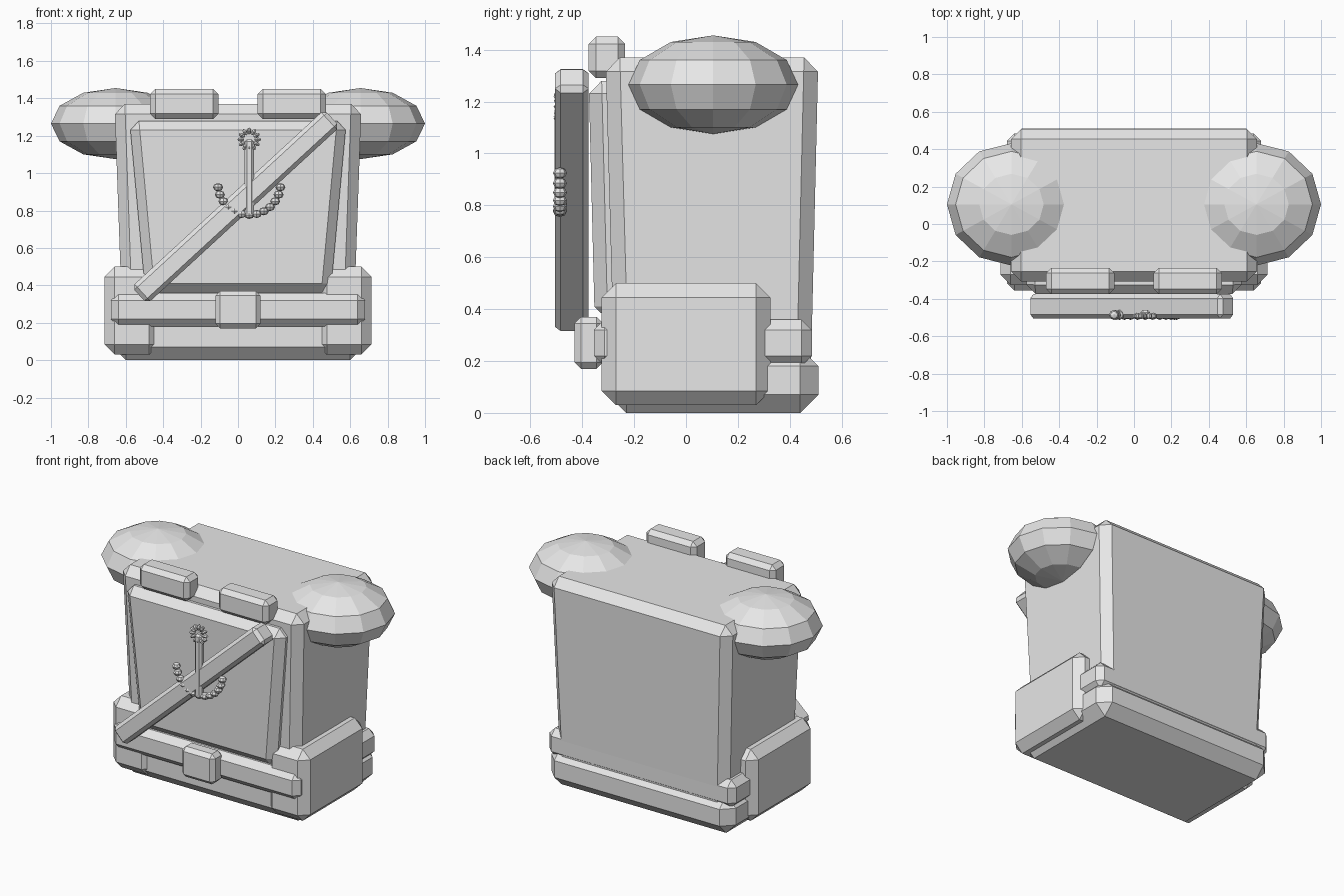
import bpy, bmesh, math
from mathutils import Matrix, Vector

if "Cube" in bpy.data.objects:
    bpy.data.objects.remove(bpy.data.objects["Cube"], do_unlink=True)

grey = bpy.data.materials.new("light_grey")
grey.use_nodes = True
grey.diffuse_color = (0.8, 0.8, 0.8, 1)
grey.node_tree.nodes["Principled BSDF"].inputs["Base Color"].default_value = (0.8, 0.8, 0.8, 1)


def finish(name, bm):
    bmesh.ops.recalc_face_normals(bm, faces=bm.faces)
    mesh = bpy.data.meshes.new(name)
    bm.to_mesh(mesh)
    bm.free()
    mesh.materials.append(grey)
    obj = bpy.data.objects.new(name, mesh)
    bpy.context.collection.objects.link(obj)
    return obj


def block(name, x, y, z, bevel, low_x=None, low_y=None, matrix=None):
    """Chamfered box from (min, max) ranges; low_x and low_y taper the bottom."""
    bm = bmesh.new()
    bmesh.ops.create_cube(bm, size=1)
    for v in bm.verts:
        top = v.co.z > 0
        rx = x if top or not low_x else low_x
        ry = y if top or not low_y else low_y
        v.co = Vector((rx[v.co.x > 0], ry[v.co.y > 0], z[top]))
    bmesh.ops.bevel(bm, geom=bm.edges[:], offset=bevel, segments=1,
                    affect='EDGES', clamp_overlap=True)
    if matrix:
        bm.transform(matrix)
    return finish(name, bm)


def add_ball(bm, centre, radii, segments, rings, turn=0):
    m = (Matrix.Translation(centre) @ Matrix.Rotation(turn, 4, 'Y')
         @ Matrix.Diagonal((*radii, 1)))
    bmesh.ops.create_uvsphere(bm, u_segments=segments, v_segments=rings, radius=1, matrix=m)


# Main pack, base and belt
block("body", (-0.66, 0.66), (-0.31, 0.51), (0.1, 1.37), 0.055,
      low_x=(-0.615, 0.615), low_y=(-0.275, 0.48))
block("base", (-0.67, 0.67), (-0.30, 0.51), (0.0, 0.25), 0.07)
block("belt", (-0.68, 0.68), (-0.355, 0.485), (0.18, 0.36), 0.04)
block("buckle", (-0.12, 0.12), (-0.43, -0.32), (0.17, 0.37), 0.025)

# Tapered front pocket
block("front_pocket", (-0.58, 0.58), (-0.375, -0.2), (0.36, 1.28), 0.05,
      low_x=(-0.495, 0.495), low_y=(-0.352, -0.2))

# Paired parts
for side, s in (("left", 1), ("right", -1)):
    block(side + "_side_pouch", sorted((s * 0.42, s * 0.715)), (-0.325, 0.325),
          (0.03, 0.5), 0.055)
    block(side + "_top_clasp", sorted((s * 0.105, s * 0.47)), (-0.375, -0.235),
          (1.29, 1.45), 0.028)
    bm = bmesh.new()
    add_ball(bm, (s * 0.655, 0.105, 1.265), (0.345, 0.327, 0.19), 12, 6)
    finish(side + "_shoulder_ball", bm)

# Diagonal bar across the front
block("diagonal_bar", (-0.7, 0.7), (-0.065, 0.065), (-0.062, 0.062), 0.022,
      matrix=Matrix.Translation((-0.012, -0.44, 0.82))
      @ Matrix.Rotation(math.radians(-42.6), 4, 'Y'))

# Small ornament: stem, flower and hanging arc of beads
block("ornament_stem", (0.035, 0.085), (-0.507, -0.46), (0.77, 1.18), 0.012)

bm = bmesh.new()
for i in range(12):
    a = math.tau * i / 12
    add_ball(bm, (0.06 + 0.045 * math.cos(a), -0.492, 1.18 + 0.045 * math.sin(a)),
             (0.022, 0.018, 0.011), 6, 4, -a)
finish("ornament_flower", bm)

bm = bmesh.new()
for i in range(13):
    a = math.radians(187 + 166 * i / 12)
    add_ball(bm, (0.06 + 0.168 * math.cos(a), -0.486, 0.945 + 0.168 * math.sin(a)),
             (0.027, 0.027, 0.022), 8, 4)
finish("ornament_beads", bm)
